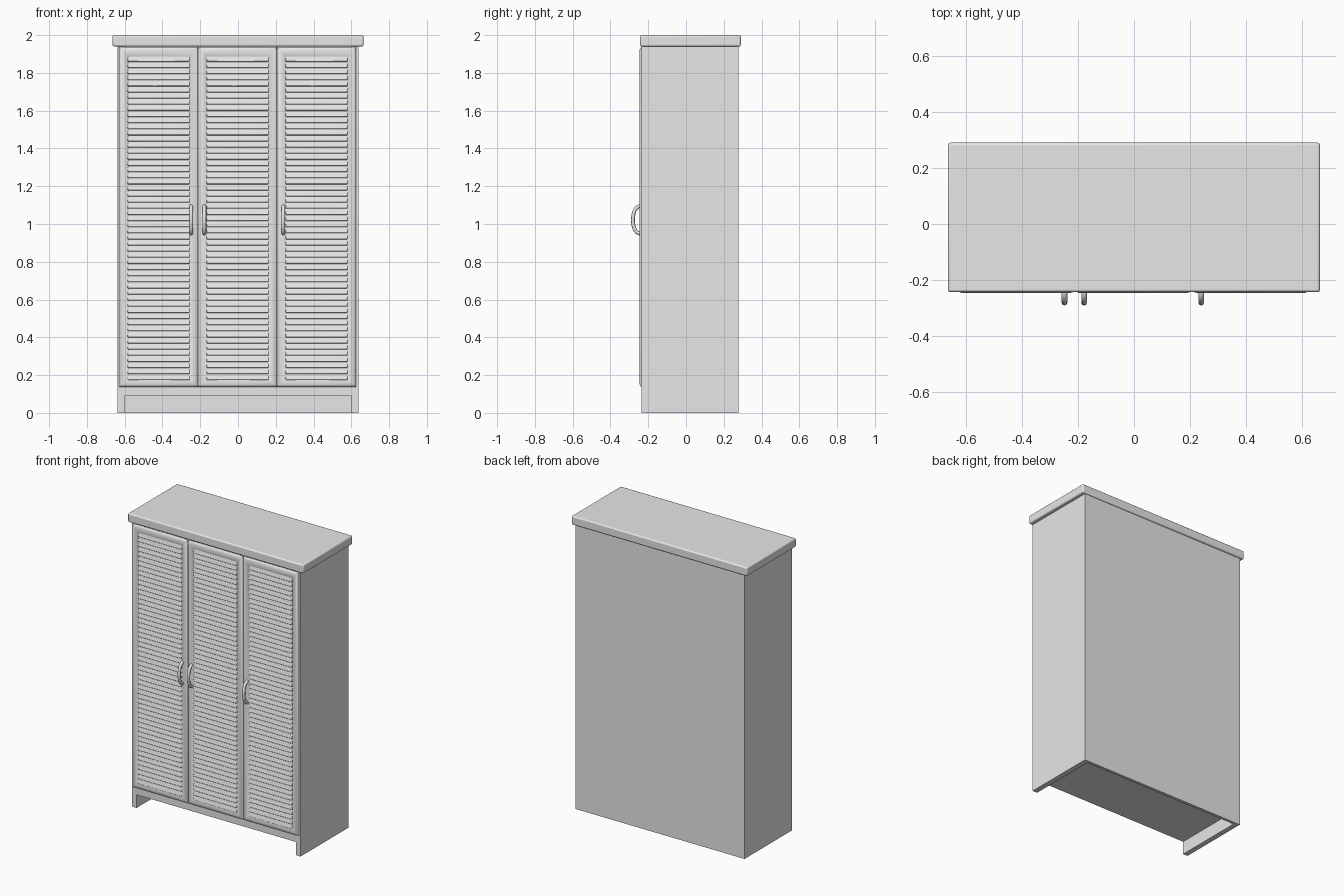
import bpy, bmesh, math
from mathutils import Matrix, Vector

cube = bpy.data.objects.get("Cube")
if cube:
    bpy.data.objects.remove(cube, do_unlink=True)

# Single plain grey finish
grey = bpy.data.materials.new("light grey")
grey.use_nodes = True
GREY = (0.8, 0.8, 0.8, 1)
grey.diffuse_color = GREY
grey.node_tree.nodes["Principled BSDF"].inputs["Base Color"].default_value = GREY


def finish(name, bm, bevel=0, segments=2, smooth=True):
    bmesh.ops.recalc_face_normals(bm, faces=bm.faces)
    mesh = bpy.data.meshes.new(name)
    bm.to_mesh(mesh)
    bm.free()
    mesh.materials.append(grey)
    ob = bpy.data.objects.new(name, mesh)
    bpy.context.collection.objects.link(ob)
    if bevel:
        mod = ob.modifiers.new("rounded edges", 'BEVEL')
        mod.width, mod.segments = bevel, segments
    if smooth:
        bpy.ops.object.select_all(action='DESELECT')
        bpy.context.view_layer.objects.active = ob
        ob.select_set(True)
        bpy.ops.object.shade_smooth_by_angle(angle=math.radians(35))
    return ob


def add_box(bm, lo, hi, tilt=0):
    lo, hi = Vector(lo), Vector(hi)
    mat = (Matrix.Translation((lo + hi) / 2) @ Matrix.Rotation(tilt, 4, 'X')
           @ Matrix.Diagonal((*(hi - lo), 1)))
    bmesh.ops.create_cube(bm, size=1, matrix=mat)


def box(name, lo, hi, **kw):
    bm = bmesh.new()
    add_box(bm, lo, hi)
    return finish(name, bm, **kw)


# Carcass
W, FRONT, BACK, TOP = 0.638, -0.235, 0.279, 1.94
INNER = W - 0.036
box("left_side", (INNER, FRONT, 0), (W, BACK, TOP), smooth=False)
box("right_side", (-W, FRONT, 0), (-INNER, BACK, TOP), smooth=False)
box("back_panel", (-INNER, BACK - 0.02, 0), (INNER, BACK, TOP), smooth=False)
box("bottom_shelf", (-INNER, FRONT, 0.09), (INNER, BACK - 0.02, 0.137), smooth=False)
box("top_board", (-0.664, -0.243, TOP), (0.664, 0.29, 2.0), bevel=0.009, segments=3)

# Rounded door moulding: (inset from door edge, y)
MOULDING = [(0, FRONT), (0.003, -0.240), (0.010, -0.2445), (0.02, -0.247),
            (0.032, -0.246), (0.044, -0.242), (0.054, -0.237), (0.062, -0.230)]


def door_frame(name, x0, x1, z0, z1):
    bm = bmesh.new()
    rings = [[bm.verts.new((x, y, z)) for x, z in
              ((x0 + d, z0 + d), (x1 - d, z0 + d), (x1 - d, z1 - d), (x0 + d, z1 - d))]
             for d, y in MOULDING]
    for a, b in zip(rings, rings[1:]):
        for i in range(4):
            j = (i + 1) % 4
            bm.faces.new((a[i], a[j], b[j], b[i]))
    ob = finish(name, bm)
    # Keep the moulding facing forwards
    if sum(p.normal.y for p in ob.data.polygons) > 0:
        ob.data.flip_normals()


def louvres(name, x0, x1, z0, z1, count=53):
    bm = bmesh.new()
    pitch = (z1 - z0) / count
    for i in range(count):
        z = z0 + pitch * i
        add_box(bm, (x0, -0.242, z), (x1, -0.233, z + pitch * 1.1), tilt=-0.24)
    finish(name, bm, bevel=0.003)


def handle(name, x):
    curve = bpy.data.curves.new(name, 'CURVE')
    curve.dimensions = '3D'
    curve.bevel_depth, curve.bevel_resolution = 0.010, 2
    curve.use_fill_caps = True
    steps = 14
    spline = curve.splines.new('POLY')
    spline.points.add(steps)
    for i, p in enumerate(spline.points):
        t = math.pi * i / steps
        p.co = (x, -0.238 - 0.043 * math.sin(t) ** 0.8, 1.022 - 0.073 * math.cos(t), 1)
    curve.materials.append(grey)
    ob = bpy.data.objects.new(name, curve)
    bpy.context.collection.objects.link(ob)
    bpy.ops.object.select_all(action='DESELECT')
    bpy.context.view_layer.objects.active = ob
    ob.select_set(True)
    bpy.ops.object.convert(target='MESH')
    bpy.ops.object.shade_smooth_by_angle(angle=math.radians(50))


# Three louvred doors, each with one handle
DOOR_W, Z0, Z1 = 0.418, 0.138, 1.936
doors = (("right", -0.248), ("middle", -0.178), ("left", 0.240))
for n, (side, hx) in enumerate(doors):
    x0 = -0.629 + n * DOOR_W
    x1 = x0 + DOOR_W
    door_frame(side + "_door_frame", x0, x1, Z0, Z1)
    box(side + "_door_panel", (x0 + 0.03, -0.232, Z0), (x1 - 0.03, -0.215, Z1), smooth=False)
    louvres(side + "_door_louvres", x0 + 0.045, x1 - 0.045, Z0 + 0.035, Z1 - 0.045)
    handle(side + "_door_handle", hx)
